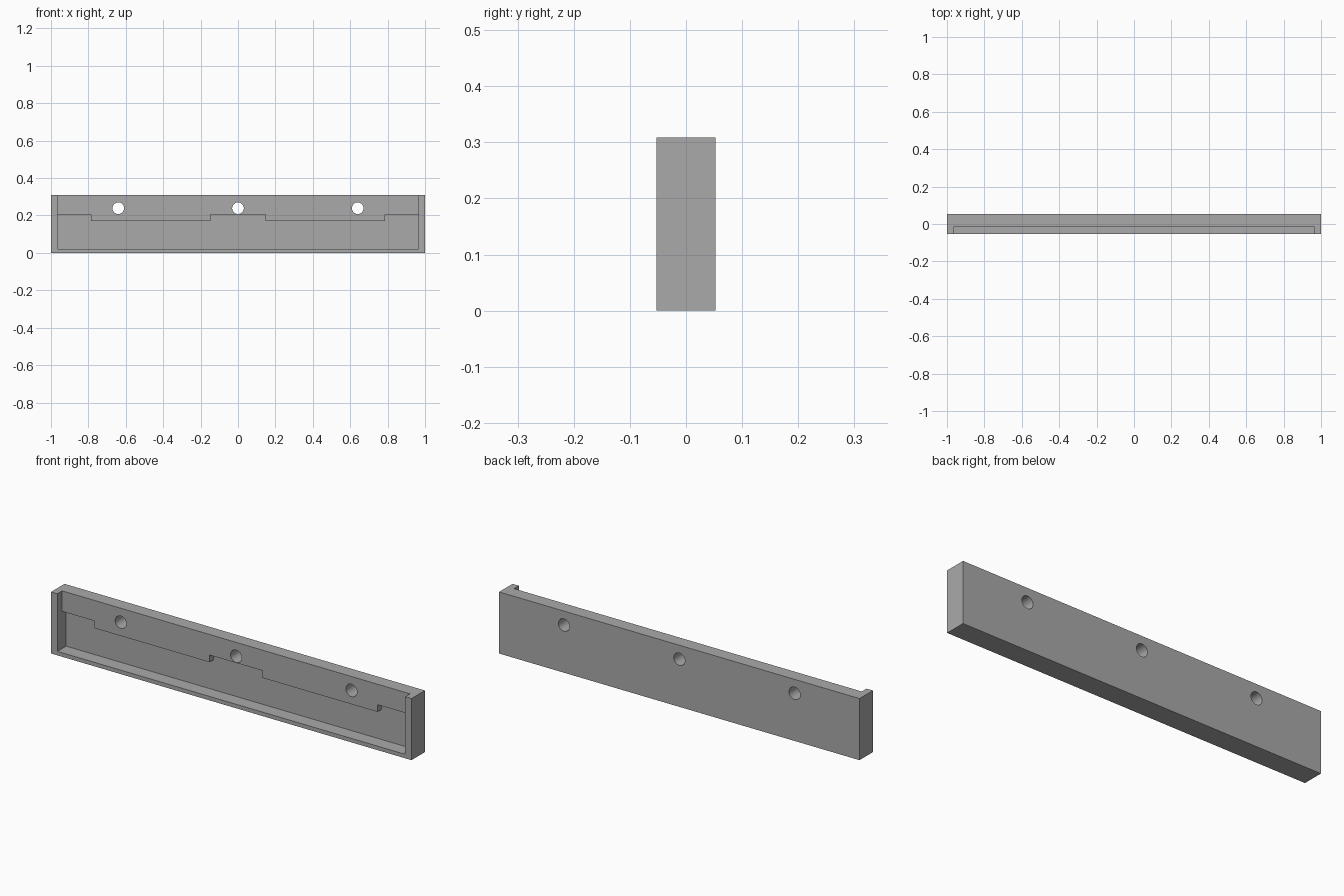
import bpy, bmesh, math

cube = bpy.data.objects.get("Cube")
if cube:
    bpy.data.objects.remove(cube, do_unlink=True)

HALF_DEPTH, HEIGHT = 0.053, 0.309
INNER_X, FLOOR_Z = 0.965, 0.02
PLATE_Y, POCKET_Y = -0.015, 0.016

gray = bpy.data.materials.new("plain gray")
gray.use_nodes = True
color = (0.4, 0.4, 0.4, 1)
gray.diffuse_color = color
gray.node_tree.nodes["Principled BSDF"].inputs["Base Color"].default_value = color


def prism(name, outline, y0, y1):
    """Extrude an x-z outline from y0 to y1."""
    bm = bmesh.new()
    face = bm.faces.new([bm.verts.new((x, y0, z)) for x, z in outline])
    ext = bmesh.ops.extrude_face_region(bm, geom=[face])
    moved = [g for g in ext["geom"] if isinstance(g, bmesh.types.BMVert)]
    bmesh.ops.translate(bm, verts=moved, vec=(0, y1 - y0, 0))
    bmesh.ops.recalc_face_normals(bm, faces=bm.faces)
    mesh = bpy.data.meshes.new(name)
    bm.to_mesh(mesh)
    bm.free()
    mesh.materials.append(gray)
    obj = bpy.data.objects.new(name, mesh)
    bpy.context.collection.objects.link(obj)
    return obj


def rect(x, z0, z1):
    return [(-x, z0), (x, z0), (x, z1), (-x, z1)]


def cut(body, cutter):
    mod = body.modifiers.new(cutter.name, "BOOLEAN")
    mod.operation, mod.solver, mod.object = "DIFFERENCE", "EXACT", cutter
    bpy.context.view_layer.objects.active = body
    bpy.ops.object.modifier_apply(modifier=mod.name)
    bpy.data.objects.remove(cutter, do_unlink=True)


# Solid housing
body = prism("housing", rect(1, 0, HEIGHT), -HALF_DEPTH, HALF_DEPTH)

# Shallow recess, open at the front and top
cut(body, prism("recess", rect(INNER_X, FLOOR_Z, 0.5), -0.2, PLATE_Y))

# Deep lower pocket with a stepped upper edge
right_half = [(INNER_X, FLOOR_Z), (INNER_X, 0.206), (0.785, 0.206),
              (0.785, 0.17), (0.147, 0.17), (0.147, 0.206)]
left_half = [(-x, z) for x, z in reversed(right_half)]
cut(body, prism("pocket", right_half + left_half, -0.2, POCKET_Y))

# Round mounting holes
for cx in (-0.64, 0, 0.64):
    ring = [(cx + 0.031 * math.cos(a), 0.239 + 0.031 * math.sin(a))
            for a in (math.tau * i / 48 for i in range(48))]
    cut(body, prism("hole", ring, -0.2, 0.2))

# Smooth hole walls, crisp edges elsewhere
bpy.ops.object.select_all(action="DESELECT")
body.select_set(True)
bpy.context.view_layer.objects.active = body
bpy.ops.object.shade_smooth_by_angle(angle=math.radians(30))
